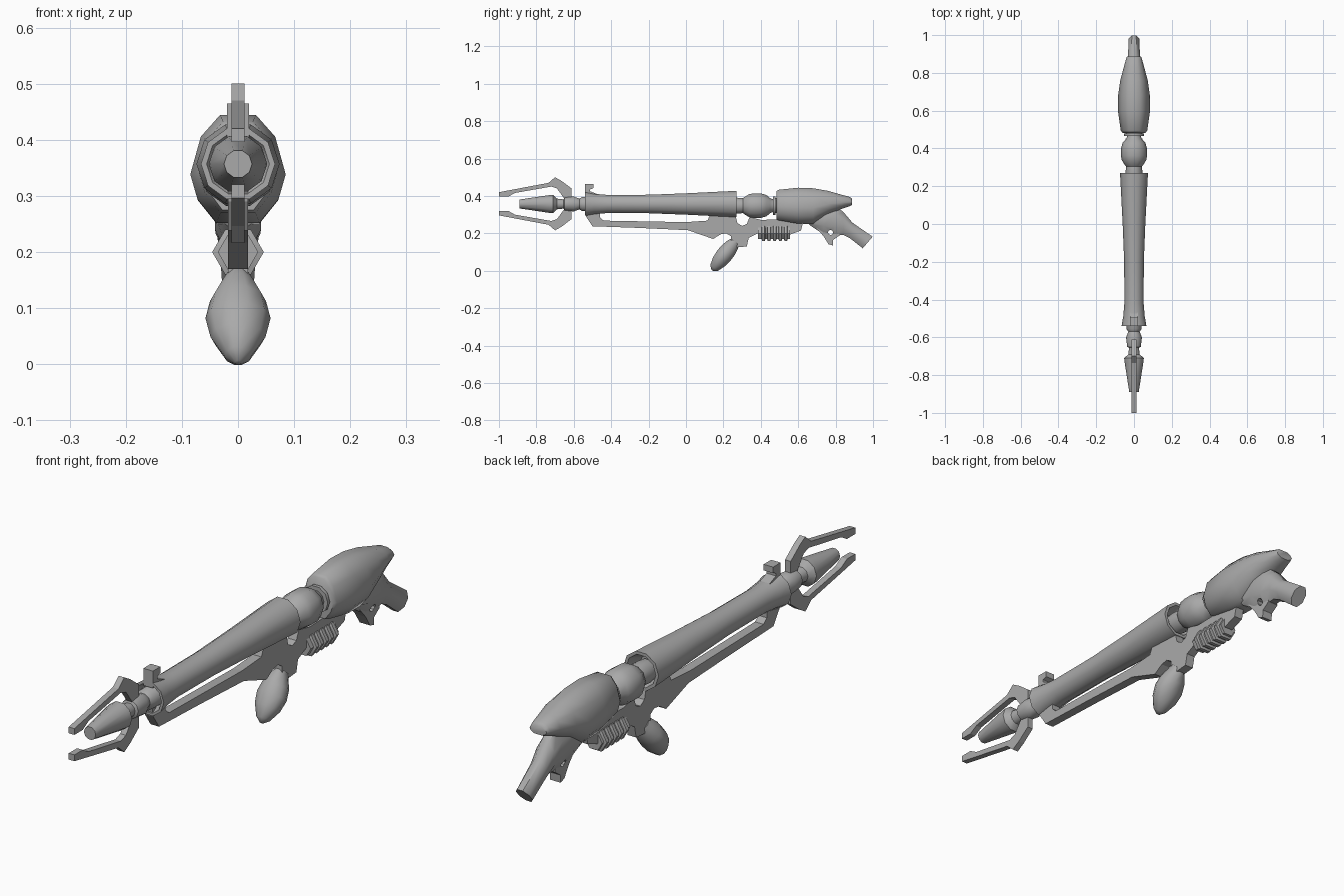
import bpy, bmesh, math
from mathutils import Vector, Matrix

if "Cube" in bpy.data.objects:
    bpy.data.objects.remove(bpy.data.objects["Cube"])

# Dark grey used on every part
GREY = bpy.data.materials.new("dark_grey")
GREY.diffuse_color = (.4, .4, .4, 1)
GREY.use_nodes = True
GREY.node_tree.nodes["Principled BSDF"].inputs["Base Color"].default_value = GREY.diffuse_color


def finish(name, bm, smooth=None):
    bmesh.ops.remove_doubles(bm, verts=bm.verts, dist=1e-5)
    bmesh.ops.recalc_face_normals(bm, faces=bm.faces)
    me = bpy.data.meshes.new(name)
    bm.to_mesh(me)
    bm.free()
    me.materials.append(GREY)
    ob = bpy.data.objects.new(name, me)
    bpy.context.collection.objects.link(ob)
    if smooth:
        bpy.ops.object.select_all(action='DESELECT')
        ob.select_set(True)
        bpy.context.view_layer.objects.active = ob
        bpy.ops.object.shade_smooth_by_angle(angle=math.radians(smooth))
    return ob


def loft(name, rings, smooth=40):
    """Skin a list of equal-length point rings and cap both ends."""
    bm = bmesh.new()
    vs = [[bm.verts.new(p) for p in r] for r in rings]
    n = len(vs[0])
    for a, b in zip(vs, vs[1:]):
        for i in range(n):
            bm.faces.new((a[i], a[(i + 1) % n], b[(i + 1) % n], b[i]))
    bm.faces.new(vs[0])
    bm.faces.new(vs[-1])
    return finish(name, bm, smooth)


def lathe(name, prof, z, n=10, smooth=40):
    """Revolve (y, radius) pairs about a line along y at height z."""
    ang = [2 * math.pi * i / n for i in range(n)]
    return loft(name, [[(r * math.cos(a), y, z + r * math.sin(a)) for a in ang]
                       for y, r in prof], smooth)


def plate(name, pts, hw):
    """Side profile of (y, z) points extruded to x = +-hw."""
    bm = bmesh.new()
    f = bm.faces.new([bm.verts.new((-hw, y, z)) for y, z in pts])
    ext = bmesh.ops.extrude_face_region(bm, geom=[f], use_keep_orig=True)
    for v in ext['geom']:
        if isinstance(v, bmesh.types.BMVert):
            v.co.x = hw
    return finish(name, bm)


AXIS = 0.357

# Barrel with recessed ends
lathe("barrel", [(-.49, .03), (-.54, .056), (-.54, .066), (-.49, .057), (-.42, .051),
                 (-.2, .052), (0, .06), (.27, .074), (.27, .062), (.22, .04)], AXIS)

# Emitter tip in front of the barrel
lathe("emitter", [(-.89, .025), (-.73, .05), (-.71, .052), (-.69, .03), (-.655, .026),
                  (-.65, .036), (-.60, .042), (-.57, .03), (-.555, .04), (-.48, .042)], AXIS)

# Two mirrored prongs around the emitter
prong = [(-1, .42), (-.735, .47), (-.70, .50), (-.665, .48), (-.612, .44), (-.612, .385),
         (-.65, .385), (-.69, .44), (-.72, .45), (-.915, .416), (-.95, .396), (-1, .396)]
plate("prong_upper", prong, .012)
plate("prong_lower", [(y, 2 * .358 - z) for y, z in prong], .012)

# Front sight
plate("front_sight", [(-.54, .40), (-.54, .465), (-.495, .465), (-.495, .442), (-.512, .435),
                      (-.512, .425), (-.47, .408), (-.44, .40)], .02)

# Ball joint and neck between barrel and stock
lathe("ball_joint", [(.23, .04), (.27, .045), (.305, .042), (.312, .048), (.338, .065),
                     (.362, .069), (.40, .069), (.43, .06), (.45, .042), (.465, .036),
                     (.465, .052), (.478, .052), (.478, .042), (.52, .042)], .348)

# Lower frame rail with receiver
plate("lower_frame", [(-.54, .32), (-.535, .29), (-.5, .238), (-.25, .229), (.01, .217),
                      (.145, .17), (.185, .195), (.215, .20), (.24, .185), (.24, .155), (.27, .125),
                      (.325, .13), (.335, .175), (.385, .2), (.56, .195), (.615, .215),
                      (.625, .255), (.53, .275), (.40, .272), (.34, .287), (.325, .25),
                      (.30, .24), (.275, .255), (.265, .295), (.13, .305), (.115, .268),
                      (0, .26), (-.44, .268), (-.46, .285), (-.46, .32)], .018)

# Six-sided ribbed magazine
mag = [(.385, .036)]
for i in range(5):
    y = .404 + i * .03
    mag += [(y, .036), (y + .003, .046), (y + .017, .046), (y + .02, .036)]
lathe("magazine", mag + [(.555, .036)], .2, 6, 20)

# Tilted foregrip pod: (position, half width, half depth)
lo, hi = Vector((0, .14, .003)), Vector((0, .262, .155))
d = (hi - lo).normalized()
side = Vector((0, d.z, -d.y))
rings = []
for t, r, s in [(0, .006, .006), (.08, .024, .027), (.3, .049, .042), (.52, .058, .047),
                (.72, .05, .045), (.9, .032, .037), (1, .022, .028)]:
    c = lo.lerp(hi, t)
    rings.append([c + Vector((r * math.cos(a), 0, 0)) + side * (s * math.sin(a))
                  for a in [math.pi * k / 5 for k in range(10)]])
loft("foregrip", rings, 50)

# Stock shell: faceted cross-section, (y, top, bottom, half width)
half = [(.38, 1), (.78, .8), (1, .45), (.85, .22), (.45, 0)]
section = half + [(-x, h) for x, h in reversed(half)]
shell = [(.483, .425, .275, .062), (.495, .433, .27, .07), (.6, .444, .252, .085),
         (.68, .441, .25, .084), (.76, .427, .30, .073), (.83, .407, .33, .054),
         (.875, .395, .345, .042), (.888, .385, .352, .036)]
loft("stock_shell", [[(x * w, y, b + h * (t - b)) for x, h in section]
                     for y, t, b, w in shell], 58)

# Rear grip: (top y, top z, bottom y, bottom z, half width)
grip = [(.64, .31, .66, .245, .04), (.74, .35, .735, .195, .041), (.80, .35, .79, .185, .04),
        (.845, .31, .84, .192, .037), (.89, .257, .875, .175, .032), (.998, .182, .945, .12, .028)]
rings = []
for ty, tz, by, bz, w in grip:
    ring = []
    for k in range(8):
        a = math.pi * (k + .5) / 4
        s = .5 + .5 * math.sin(a) / math.sin(math.pi * 3 / 8)
        ring.append((w * math.cos(a) / math.cos(math.pi / 8),
                     by + s * (ty - by), bz + s * (tz - bz)))
    rings.append(ring)
rear = loft("rear_grip", rings, 50)
spur = plate("grip_spur", [(.70, .225), (.735, .185), (.762, .142), (.785, .135), (.787, .165),
                           (.82, .188), (.80, .24)], .022)

# Hole through grip and spur
bm = bmesh.new()
bmesh.ops.create_cone(bm, cap_ends=True, segments=8, radius1=.014, radius2=.014, depth=.3,
                      matrix=Matrix.Translation((0, .773, .205)) @ Matrix.Rotation(math.pi / 2, 4, 'Y'))
cutter = finish("hole_cutter", bm)
cutter.hide_render = True
cutter.hide_set(True)
for ob in (rear, spur):
    m = ob.modifiers.new("hole", 'BOOLEAN')
    m.operation = 'DIFFERENCE'
    m.solver = 'EXACT'
    m.object = cutter
